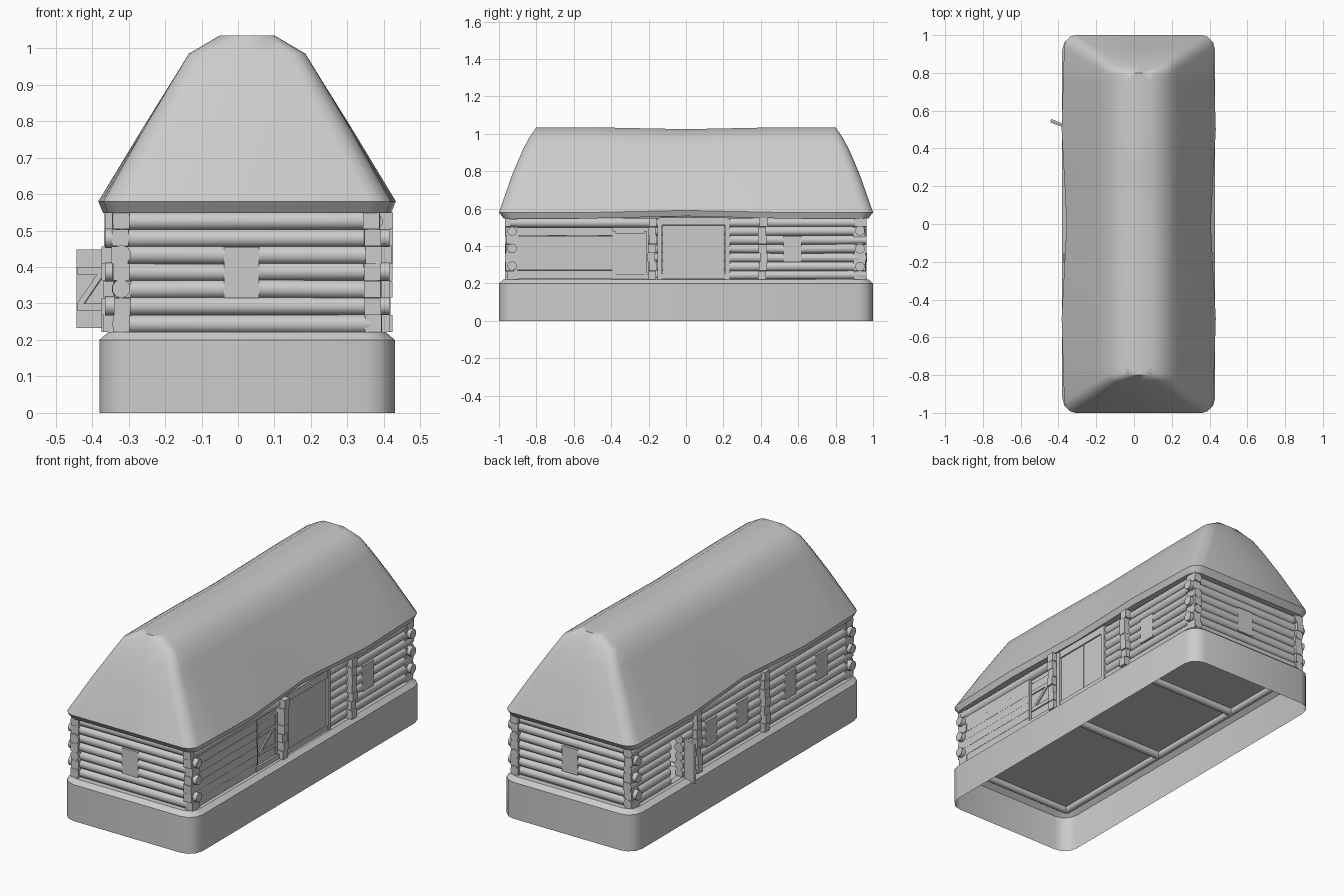
import bpy, bmesh, math, random
from mathutils import Matrix, Vector

random.seed(4)
cube = bpy.data.objects.get("Cube")
if cube:
    bpy.data.objects.remove(cube)

GREY = (0.6, 0.6, 0.6, 1)
mat = bpy.data.materials.new("plain grey")
mat.use_nodes = True
mat.diffuse_color = GREY
mat.node_tree.nodes["Principled BSDF"].inputs["Base Color"].default_value = GREY

CX = 0.025                                  # centre line of the house
WALL_X, WALL_Y = 0.345, 0.93                # log wall planes, from the centre line
PITCH = 0.047
ROWS = [0.245 + PITCH * i for i in range(7)]


def jitter(amount):
    return random.uniform(-amount, amount)


def box(bm, centre, size, rot=Matrix()):
    m = Matrix.Translation(centre) @ rot @ Matrix.Diagonal((*size, 1))
    bmesh.ops.create_cube(bm, size=1, matrix=m)


def log(bm, start, end, radius=0.026):
    a, b = Vector(start), Vector(end)
    turn = (b - a).to_track_quat('Z', 'Y').to_matrix().to_4x4()
    bmesh.ops.create_cone(bm, cap_ends=True, segments=10, radius1=radius + jitter(0.0015),
                          radius2=radius + jitter(0.0015), depth=(b - a).length,
                          matrix=Matrix.Translation((a + b) / 2) @ turn)


def finish(bm, name, angle=None):
    bmesh.ops.recalc_face_normals(bm, faces=bm.faces)
    mesh = bpy.data.meshes.new(name)
    bm.to_mesh(mesh)
    bm.free()
    mesh.materials.append(mat)
    ob = bpy.data.objects.new(name, mesh)
    bpy.context.collection.objects.link(ob)
    if angle:
        bpy.ops.object.select_all(action='DESELECT')
        ob.select_set(True)
        bpy.context.view_layer.objects.active = ob
        bpy.ops.object.shade_smooth_by_angle(angle=math.radians(angle))
    return ob


def ring(hx, hy, r, side_ys, steps=3):
    """Rounded rectangle outline with extra points along the long sides."""
    pts = []
    for quarter, (sx, sy) in enumerate([(1, 1), (-1, 1), (-1, -1), (1, -1)]):
        for s in range(steps + 1):
            a = math.pi / 2 * (quarter + s / steps)
            pts.append((sx * (hx - r) + r * math.cos(a), sy * (hy - r) + r * math.sin(a)))
        if quarter == 1:
            pts += [(-hx, y) for y in reversed(side_ys)]
        elif quarter == 3:
            pts += [(hx, y) for y in side_ys]
        else:
            pts.append((0, sy * hy))
    return pts


def loft(bm, rings):
    loops = [[bm.verts.new(p) for p in pts] for pts in rings]
    n = len(loops[0])
    for lo, hi in zip(loops, loops[1:]):
        for i in range(n):
            j = (i + 1) % n
            bm.faces.new((lo[i], lo[j], hi[j], hi[i]))
    return loops


# Stone plinth, open underneath
bm = bmesh.new()
levels = [(0, .405, 1, .08), (.2, .405, 1, .08), (.222, .38, .975, .06)]
loops = loft(bm, [[(CX + x, y, z) for x, y in ring(hx, hy, r, [0])] for z, hx, hy, r in levels])
bm.faces.new(loops[-1])
finish(bm, "plinth", 35)

# Sill beams showing below the floor
bm = bmesh.new()
for s in (-1, 1):
    log(bm, (CX + s * WALL_X, -.93, .212), (CX + s * WALL_X, .93, .212), .02)
for y in (-WALL_Y, -.18, .41, WALL_Y):
    log(bm, (CX - WALL_X, y, .212), (CX + WALL_X, y, .212), .02)
finish(bm, "floor_beams", 50)

# Thatched roof with a sagging ridge and hipped ends
bm = bmesh.new()
profile = [(.548, .395, .975, .05), (.58, .408, 1, .06), (.78, .287, .93, .06),
           (.91, .206, .875, .05), (.985, .16, .835, .04), (1.035, .075, .8, .02)]
rings = []
for z, hx, hy, r in profile:
    low = max(0, (1 - z) / .45)
    pts = []
    for x, y in ring(hx, hy, r, [-.75, -.5, -.25, 0, .25, .5, .75]):
        middle = max(0, 1 - abs(y) / .5)
        end = max(0, (abs(y) - .5) / .5)
        pinch = 1 - low * (.07 * middle + .04 * end)
        lift = .012 * low * middle - .01 * (1 - low) * middle
        pts.append((CX + x * pinch, y, z + lift))
    rings.append(pts)
loops = loft(bm, rings)
bm.faces.new(loops[0])
top = loops[-1]
n = len(top)
bmesh.ops.triangulate(bm, faces=[bm.faces.new(top)])
finish(bm, "thatched_roof", 50)


def wall(name, along_y, plane, half, openings, spans):
    """Stack of logs interrupted by openings (low, high, bottom, top)."""
    bm = bmesh.new()
    for i, z in enumerate(ROWS):
        for a, b in spans:
            if a == -half:
                a -= .03 * ((i % 2) ^ along_y)
            if b == half:
                b += .03 * ((i % 2) ^ along_y)
            cuts = sorted(o for o in openings if o[2] < z < o[3] and a < o[0] < b)
            edges = [a] + [e for o in cuts for e in o[:2]] + [b]
            for s, e in zip(edges[::2], edges[1::2]):
                ends = [(plane, t, z + jitter(.002)) if along_y else (CX + t, plane, z + jitter(.002))
                        for t in (s, e)]
                log(bm, *ends)
    finish(bm, name, 50)


def window(centre):
    return (centre - .048, centre + .048, .315, .455)


# Log walls: gables, then the two long sides
left_windows = [window(.57)]
right_windows = [window(y) for y in (.27, 0, -.42, -.69)]
doorway = (.52, .62, .2, .455)
wall("front_wall", False, -WALL_Y, .36, [window(-.015)], [(-.36, .36)])
wall("back_wall", False, WALL_Y, .36, [window(.015)], [(-.36, .36)])
wall("left_wall", True, CX + WALL_X, .935, left_windows, [(.225, .935)])
wall("right_wall", True, CX - WALL_X, .935, right_windows + [doorway], [(-.935, .935)])

# Window panels set into the logs
bm = bmesh.new()
for s, wins in ((1, left_windows), (-1, right_windows)):
    for a, b, lo, hi in wins:
        box(bm, (CX + s * (WALL_X + .008), (a + b) / 2, (lo + hi) / 2), (.03, b - a, hi - lo))
for s in (-1, 1):
    box(bm, (CX + s * .015, s * (WALL_Y + .008), .385), (.096, .03, .14))
finish(bm, "window_panels")

# Notched log ends stacked at the corners and at the cross walls
bm = bmesh.new()
for z in ROWS:
    for s in (-1, 1):
        for t in (-1, 1):
            box(bm, (CX + s * (WALL_X + jitter(.004)), t * (WALL_Y + jitter(.006)), z),
                (.045, .064, PITCH - .001), Matrix.Rotation(jitter(.06), 4, 'Z'))
        for y in (-.18, .41):
            box(bm, (CX + s * .36, y + jitter(.006), z), (.07 + jitter(.01), .042, PITCH - .001))
finish(bm, "log_ends")

# Planked bay on the left side, with one log over it
bm = bmesh.new()
x = CX + WALL_X
for i in range(6):
    box(bm, (x, -.655, .248 + i * .046), (.04 + jitter(.003), .53, .045))
log(bm, (x, -.94, .525), (x, -.13, .525))
finish(bm, "plank_bay", 50)


def braced_door(name, width, height, place):
    """Boarded door in the local xz plane, z-brace on its -y face."""
    bm = bmesh.new()
    box(bm, (0, 0, 0), (width, .012, height))
    rise = height * .42
    for s in (-1, 1):
        box(bm, (0, -.009, s * rise / 2 * 1.1), (width * .9, .008, .02))
    box(bm, (0, -.009, 0), (math.hypot(width * .75, rise), .008, .016),
        Matrix.Rotation(-math.atan2(rise, width * .75), 4, 'Y'))
    bm.transform(place)
    finish(bm, name)


# Open door on the right side and closed door on the left side
braced_door("open_door", .088, .215, Matrix.Translation((-.4, .535, .34)) @ Matrix.Rotation(-.36, 4, 'Z'))
braced_door("closed_door", .16, .22, Matrix.Translation((x + .005, -.3, .36)) @ Matrix.Rotation(math.pi / 2, 4, 'Z'))

# Frames and sills around the left side doors
bm = bmesh.new()
box(bm, (x - .008, -.3, .365), (.02, .2, .31))
box(bm, (x, -.3, .237), (.045, .2, .026))
for y in (-.385, -.215):
    box(bm, (x, y, .36), (.03, .014, .24))
for y in (-.14, .222):
    box(bm, (x + .005, y, .385), (.05, .025, .33))
box(bm, (x + .002, .04, .237), (.05, .36, .025))
box(bm, (x + .002, .04, .532), (.05, .36, .04))
finish(bm, "door_frames")

# Large double doors
bm = bmesh.new()
for y, w in ((-.035, .18), (.132, .15)):
    box(bm, (x + .008, y, .38), (.025, w, .262))
finish(bm, "double_doors")
